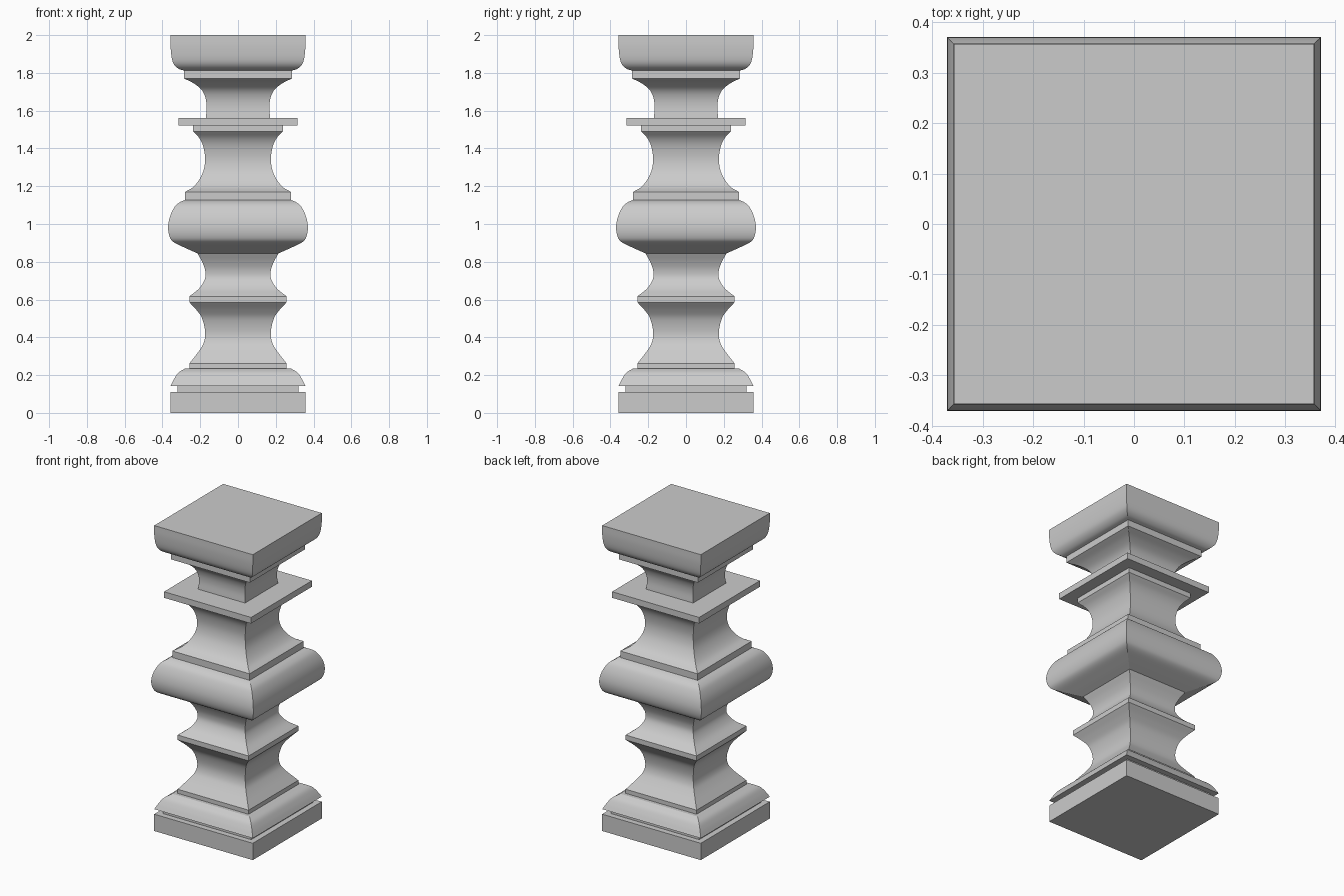
import bpy, bmesh
from mathutils import Vector

cube = bpy.data.objects.get("Cube")
if cube:
    bpy.data.objects.remove(cube, do_unlink=True)

stone = bpy.data.materials.new("grey stone")
stone.use_nodes = True
colour = (0.6, 0.6, 0.6, 1)
stone.diffuse_color = colour
stone.node_tree.nodes["Principled BSDF"].inputs["Base Color"].default_value = colour


def refine(points, steps=5):
    """Smooth curve through the profile points."""
    p = [Vector(q) for q in points]
    p = [2 * p[0] - p[1]] + p + [2 * p[-1] - p[-2]]
    out = []
    for a, b, c, d in zip(p, p[1:], p[2:], p[3:]):
        for i in range(steps):
            t = i / steps
            out.append(b + ((c - a) * t + (2 * a - 5 * b + 4 * c - d) * t**2
                            + (3 * b - a - 3 * c + d) * t**3) / 2)
    return out + [p[-2]]


def square_part(name, profile):
    """Sweep a (half width, height) profile around a square, with mitred corners."""
    bm = bmesh.new()
    corners = ((-1, -1), (1, -1), (1, 1), (-1, 1))
    rings = [[bm.verts.new((x * r, y * r, z)) for x, y in corners] for r, z in profile]
    for low, high in zip(rings, rings[1:]):
        for i in range(4):
            j = (i + 1) % 4
            bm.faces.new((low[i], low[j], high[j], high[i])).smooth = True
            bm.edges.get((low[i], high[i])).smooth = False
    for ring in (rings[0][::-1], rings[-1]):
        cap = bm.faces.new(ring)
        for edge in cap.edges:
            edge.smooth = False
    mesh = bpy.data.meshes.new(name)
    bm.to_mesh(mesh)
    bm.free()
    mesh.materials.append(stone)
    bpy.context.collection.objects.link(bpy.data.objects.new(name, mesh))


# Straight slabs and fillets: half width, bottom, top
slabs = {
    "plinth": (0.357, 0, 0.11),
    "plinth_neck": (0.32, 0.11, 0.143),
    "base_fillet": (0.257, 0.235, 0.262),
    "lower_collar": (0.257, 0.585, 0.617),
    "belly_fillet": (0.28, 1.127, 1.17),
    "upper_fillet": (0.238, 1.49, 1.522),
    "upper_plate": (0.315, 1.522, 1.562),
    "capital_fillet": (0.285, 1.77, 1.812),
}
for name, (r, low, high) in slabs.items():
    square_part(name, [(r, low), (r, high)])

# Curved mouldings: half width and height up the profile
mouldings = {
    "base_moulding": [(0.357, 0.143), (0.338, 0.18), (0.315, 0.213), (0.28, 0.235)],
    "lower_cove": [(0.257, 0.262), (0.205, 0.33), (0.18, 0.375), (0.174, 0.43),
                   (0.19, 0.5), (0.22, 0.545), (0.257, 0.585)],
    "middle_cove": [(0.257, 0.617), (0.205, 0.66), (0.175, 0.71), (0.174, 0.755),
                    (0.19, 0.8), (0.215, 0.845)],
    "belly": [(0.215, 0.845), (0.285, 0.876), (0.342, 0.905), (0.363, 0.935),
              (0.37, 0.985), (0.36, 1.04), (0.336, 1.09), (0.31, 1.114), (0.28, 1.127)],
    "upper_cove": [(0.28, 1.17), (0.238, 1.195), (0.205, 1.235), (0.182, 1.285),
                   (0.174, 1.345), (0.184, 1.41), (0.205, 1.455), (0.238, 1.49)],
    "capital_neck": [(0.17, 1.562), (0.166, 1.62), (0.173, 1.67), (0.194, 1.712),
                     (0.235, 1.745), (0.285, 1.77)],
    "capital": [(0.285, 1.812), (0.315, 1.822), (0.339, 1.845), (0.351, 1.88),
                (0.357, 1.94), (0.357, 2)],
}
for name, points in mouldings.items():
    square_part(name, refine(points))
